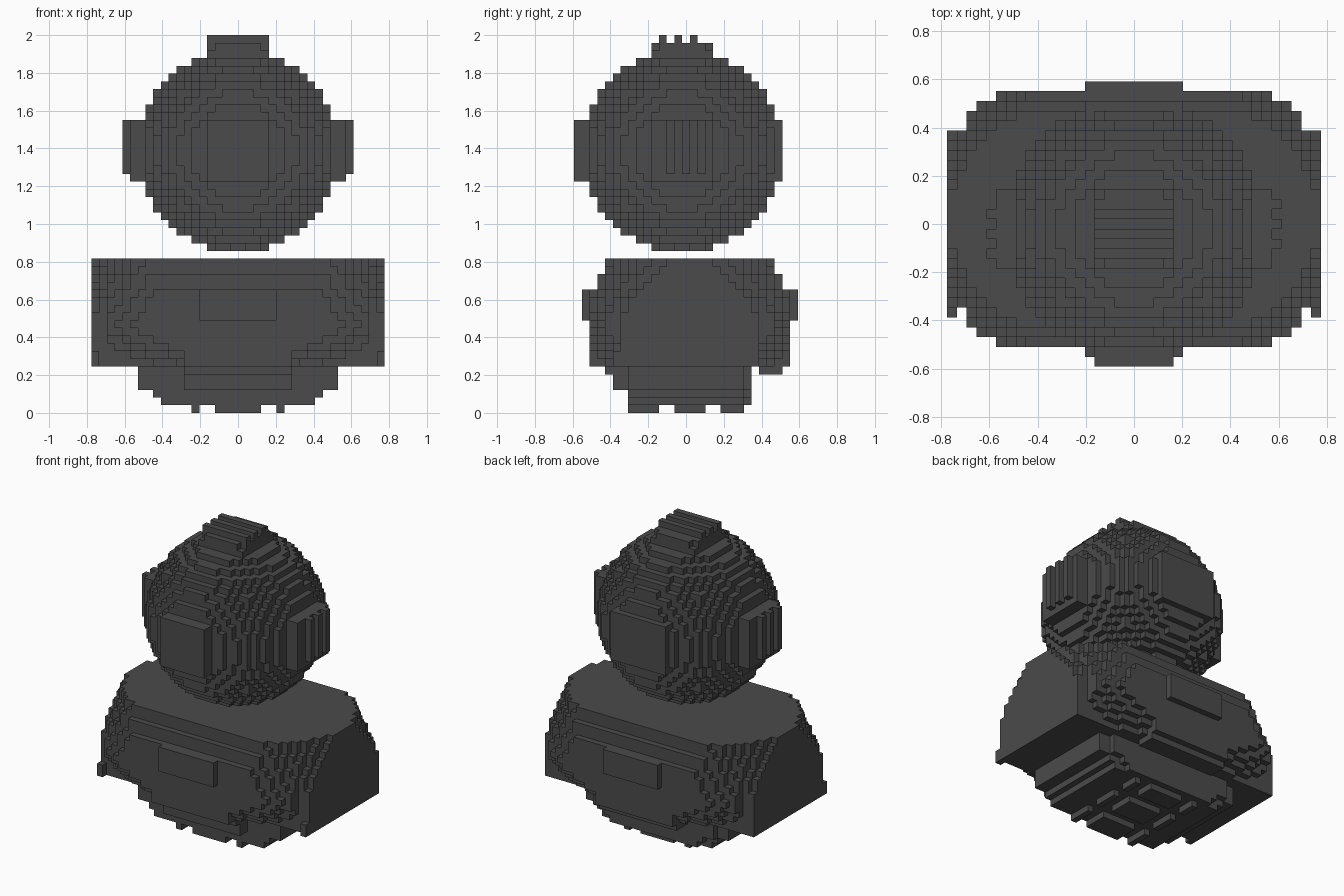
import bpy, bmesh, math
from mathutils import Vector

cube = bpy.data.objects.get("Cube")
if cube:
    bpy.data.objects.remove(cube, do_unlink=True)

U = 2 / 49  # block size

mat = bpy.data.materials.new("dark_grey")
mat.use_nodes = True
GREY = (0.07, 0.07, 0.07, 1)
mat.diffuse_color = GREY
bsdf = mat.node_tree.nodes["Principled BSDF"]
bsdf.inputs["Base Color"].default_value = GREY
bsdf.inputs["Roughness"].default_value = 0.8

# outward direction and the corners of each block face
SIDES = []
for axis in range(3):
    for s in (0, 1):
        d = [0, 0, 0]
        d[axis] = 2 * s - 1
        corners = []
        for a, b in ((0, 0), (1, 0), (1, 1), (0, 1)):
            c = [0, 0, 0]
            c[axis], c[(axis + 1) % 3], c[(axis + 2) % 3] = s, a, b
            corners.append(tuple(c))
        SIDES.append((tuple(d), corners if s else corners[::-1]))


def finish(bm, name):
    me = bpy.data.meshes.new(name)
    bm.to_mesh(me)
    bm.free()
    me.materials.append(mat)
    ob = bpy.data.objects.new(name, me)
    bpy.context.collection.objects.link(ob)
    return ob


def blocks(name, inside, lo, hi):
    """Skin of all unit blocks whose centre passes the test; y cells sit on half units."""
    solid = set()
    for i in range(lo[0], hi[0]):
        for j in range(lo[1], hi[1]):
            for k in range(lo[2], hi[2]):
                if inside(i + 0.5, j, k + 0.5):
                    solid.add((i, j, k))
    bm = bmesh.new()
    verts = {}

    def vert(p):
        if p not in verts:
            verts[p] = bm.verts.new((p[0] * U, (p[1] - 0.5) * U, p[2] * U))
        return verts[p]

    for c in sorted(solid):
        for d, corners in SIDES:
            if tuple(c[n] + d[n] for n in range(3)) not in solid:
                bm.faces.new([vert(tuple(c[n] + q[n] for n in range(3))) for q in corners])
    return finish(bm, name)


def box(name, x0, x1, y0, y1, z0, z1):
    bm = bmesh.new()
    bmesh.ops.create_cube(bm, size=1)
    for v in bm.verts:
        v.co = Vector(((x0 + x1) / 2 + v.co.x * (x1 - x0),
                       (y0 + y1) / 2 + v.co.y * (y1 - y0),
                       (z0 + z1) / 2 + v.co.z * (z1 - z0))) * U
    return finish(bm, name)


# round head with a squared-off patch at the back
def head(x, y, z):
    y, z = y + 0.5, z - 34
    if abs(x) < 5 and abs(z) < 4 and 0 < y < 13:
        return True
    return x * x + y * y + z * z <= 169


blocks("head", head, (-13, -14, 21), (13, 14, 47))
box("face_plate", -4, 4, -14.5, -12.5, 30, 38)

# side pods with raised ribs
for side, s, start in (("left", 1, -2.5), ("right", -1, -3.5)):
    box(side + "_ear", *sorted((12 * s, 14 * s)), -4.5, 3.5, 30, 38)
    for n in range(3):
        y = start + 2 * n
        box(f"{side}_ear_rib_{n + 1}", *sorted((13.5 * s, 15 * s)), y, y + 1, 31, 38)

# crown with a disc and three ribs
box("crown_base", -4, 4, -4.5, 3.5, 46, 47)
blocks("crown", lambda x, y, z: math.hypot(x, y + 0.5) < 4.5, (-5, -6, 47), (5, 6, 48))
for n in range(3):
    y = -3.5 + 2 * n
    box(f"crown_rib_{n + 1}", -4, 4, y, y + 1, 47.5, 49)


# torso: flat top and ends, arched shoulders, front and back tucked in below
def torso(x, y, z):
    x, dy = abs(x), abs(y - 0.5)
    depth = 13 if z < 16 else 12 if z < 18 else 11
    if dy > depth or (x > 17 and dy > 9):
        return False
    plan = x * x / 586 + dy * dy / 234
    if z > 11:
        return plan + 0.047 * (z - 11) * x / 19 < 1
    return x < 7 or dy < 9 or plan + ((13 - z) / 10) ** 2 < 1


blocks("torso", torso, (-19, -13, 6), (19, 15, 20))
for side, s in (("left", 1), ("right", -1)):
    box(side + "_corner_tab", *sorted((18 * s, 19 * s)), -9.5, -8, 6, 8)

# base: narrower layers going down, with a bulge at the middle of the front
LAYERS = ((10, -8.5), (11, -8.5), (13, -10.5), (13, -10.5), (13, -11.5))


def base(x, y, z):
    width, front = LAYERS[int(z) - 1]
    x = abs(x)
    if x > 7:
        front = -8.5
    if abs(y) > 7:
        width -= 2
    return x < width and front < y - 0.5 < 8.5


blocks("base", base, (-13, -13, 1), (13, 11, 6))
box("front_panel", -5, 5, -13.5, -12, 12, 16)
box("back_panel", -5, 5, 13, 14.5, 12, 16)
box("back_lip", -7, 7, 9.5, 12.5, 5, 6.5)

# small pads underneath
for row, (y0, y1) in (("front", (-7.5, -3.5)), ("middle", (-1.5, 2.5)), ("back", (4.5, 7.5))):
    box(row + "_pad", -3, 3, y0, y1, 0, 1.5)
    for side, s in (("left", 1), ("right", -1)):
        box(f"{row}_{side}_pad", *sorted((5 * s, 6 * s)), y0, y1, 0, 1.5)
